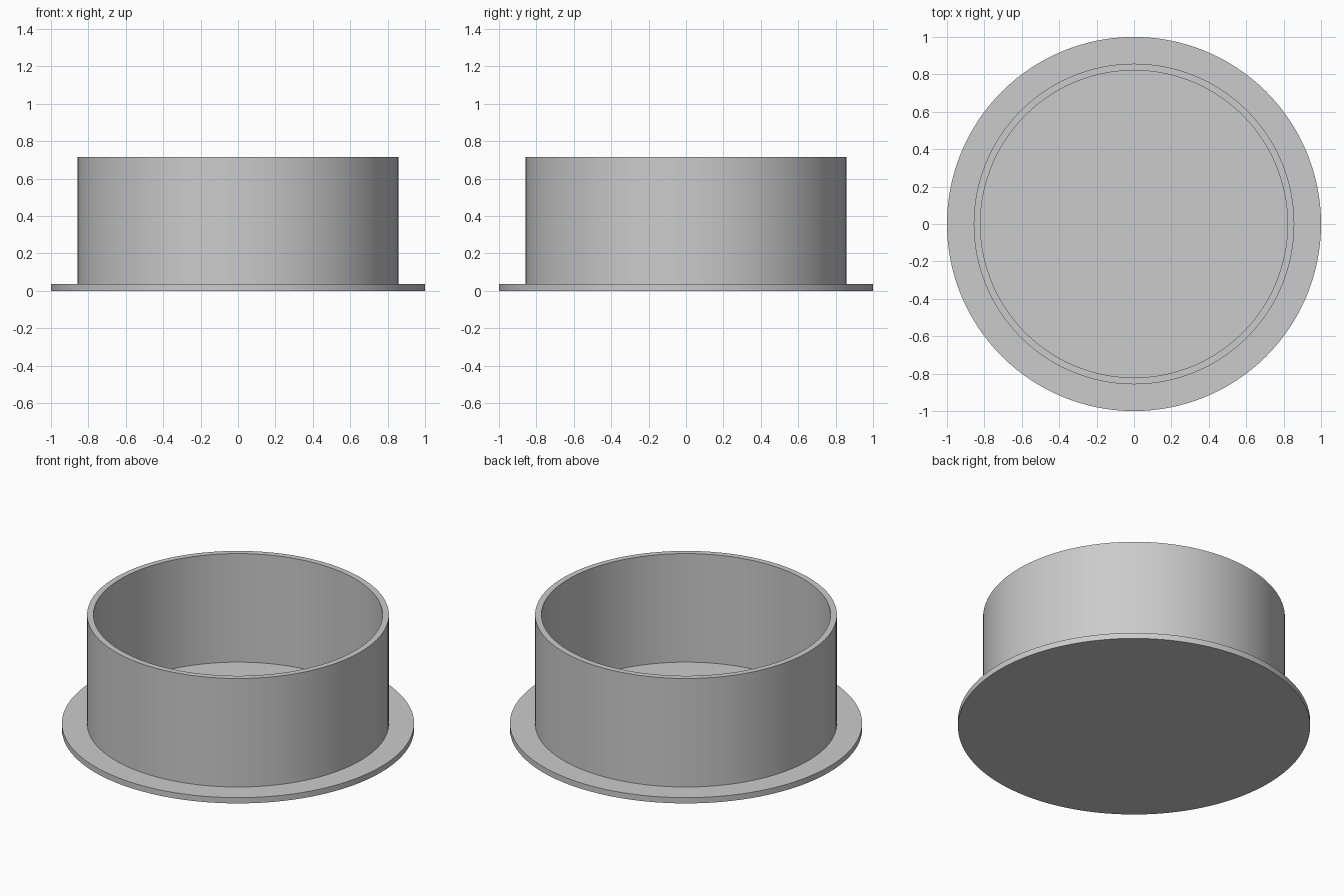
import bpy
import bmesh
import math

cube = bpy.data.objects.get("Cube")
if cube:
    bpy.data.objects.remove(cube, do_unlink=True)

SEGMENTS = 128
FLANGE_RADIUS = 1.0
WALL_OUTER = 0.857
WALL_INNER = 0.821
PLATE_TOP = 0.036
RIM_HEIGHT = 0.716

# Plain grey material
grey = bpy.data.materials.new("plain grey")
grey.use_nodes = True
colour = (0.6, 0.6, 0.6, 1)
grey.diffuse_color = colour
grey.node_tree.nodes["Principled BSDF"].inputs["Base Color"].default_value = colour


def lathe(name, profile, material):
    """Spin a radius/height profile around z; points on the axis are welded."""
    bm = bmesh.new()
    verts = [bm.verts.new((r, 0, z)) for r, z in profile]
    edges = [bm.edges.new(pair) for pair in zip(verts, verts[1:])]
    bmesh.ops.spin(bm, geom=verts + edges, cent=(0, 0, 0), axis=(0, 0, 1),
                   angle=math.tau, steps=SEGMENTS)
    bmesh.ops.remove_doubles(bm, verts=bm.verts[:], dist=0.0001)
    bmesh.ops.recalc_face_normals(bm, faces=bm.faces[:])
    mesh = bpy.data.meshes.new(name)
    bm.to_mesh(mesh)
    bm.free()
    mesh.materials.append(material)
    obj = bpy.data.objects.new(name, mesh)
    bpy.context.collection.objects.link(obj)
    bpy.ops.object.select_all(action="DESELECT")
    obj.select_set(True)
    bpy.context.view_layer.objects.active = obj
    bpy.ops.object.shade_smooth_by_angle(angle=math.radians(30))
    return obj


# Open cup: underside, flange edge, outer wall, rim, inner wall, floor
lathe("flanged_cup", [
    (0, 0),
    (FLANGE_RADIUS, 0),
    (FLANGE_RADIUS, PLATE_TOP),
    (WALL_OUTER, PLATE_TOP),
    (WALL_OUTER, RIM_HEIGHT),
    (WALL_INNER, RIM_HEIGHT),
    (WALL_INNER, PLATE_TOP),
    (0, PLATE_TOP),
], grey)
